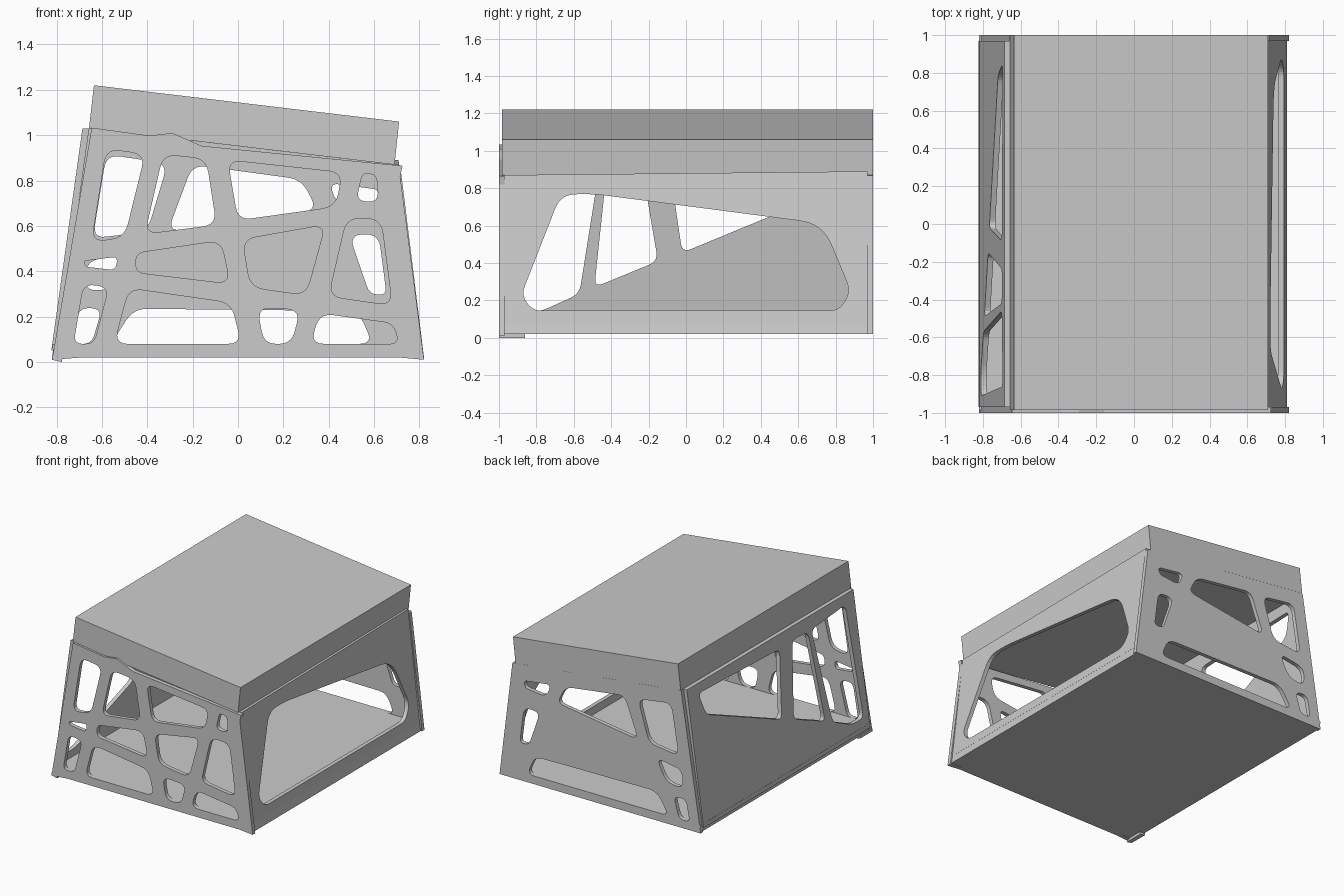
import bpy, bmesh
from mathutils import Matrix, Vector

if "Cube" in bpy.data.objects:
    bpy.data.objects.remove(bpy.data.objects["Cube"])


def rounded(points, r, steps=5):
    """Round every corner of a polygon with a short curve."""
    pts = [Vector(p) for p in points]
    if r == 0:
        return pts
    out = []
    for i, p in enumerate(pts):
        a, b = pts[i - 1] - p, pts[(i + 1) % len(pts)] - p
        d = min(r, a.length * 0.45, b.length * 0.45)
        p0, p1 = p + a.normalized() * d, p + b.normalized() * d
        for k in range(steps + 1):
            t = k / steps
            out.append(p0 * (1 - t) ** 2 + p * 2 * t * (1 - t) + p1 * t * t)
    return out


def panel(name, outline, holes, thick, axes, origin, r=0.06):
    """Flat sheet with rounded openings; axes are where local x, y, z point."""
    cu = bpy.data.curves.new(name, 'CURVE')
    cu.dimensions = '2D'
    cu.fill_mode = 'BOTH'
    cu.extrude = thick / 2
    for k, poly in enumerate([outline] + holes):
        pts = rounded(poly, r if k else 0)
        sp = cu.splines.new('POLY')
        sp.points.add(len(pts) - 1)
        for q, p in zip(sp.points, pts):
            q.co = (p.x, p.y, 0, 1)
        sp.use_cyclic_u = True
    tmp = bpy.data.objects.new(name + "_curve", cu)
    bpy.context.collection.objects.link(tmp)
    dg = bpy.context.evaluated_depsgraph_get()
    me = bpy.data.meshes.new_from_object(tmp.evaluated_get(dg))
    bpy.data.objects.remove(tmp)
    m = Matrix([list(c) for c in axes]).transposed().to_4x4()
    m.translation = origin
    bm = bmesh.new()
    bm.from_mesh(me)
    bmesh.ops.transform(bm, matrix=m, verts=bm.verts)
    bmesh.ops.remove_doubles(bm, verts=bm.verts, dist=1e-5)
    bmesh.ops.recalc_face_normals(bm, faces=bm.faces)
    for f in bm.faces:
        f.smooth = False
    bm.to_mesh(me)
    bm.free()
    me.name = name
    ob = bpy.data.objects.new(name, me)
    bpy.context.collection.objects.link(ob)
    return ob


FACE = [(1, 0, 0), (0, 0, 1), (0, -1, 0)]      # drawn in x, z


def side(slope):                               # drawn in y, z and leaning in x
    return [(0, 1, 0), (slope, 0, 1), (1, 0, 0)]


# Sloping roof slab and floor slab
panel("roof", [(-.635, 1.22), (.71, 1.06), (.69, .87), (-.657, 1.03)], [],
      1.985, FACE, (0, .0075, 0))
panel("floor", [(-.82, .08), (.80, .08), (.81, .02), (-.81, .02)], [],
      1.985, FACE, (0, .0075, 0))

# Front lattice
front_holes = [
    [(-.58, .94), (-.41, .915), (-.50, .55), (-.645, .53)],
    [(-.33, .915), (-.14, .895), (-.095, .605), (-.41, .565)],
    [(-.045, .89), (.46, .835), (.43, .685), (.0, .625)],
    [(.55, .835), (.61, .825), (.62, .705), (.52, .71)],
    [(-.45, .48), (-.075, .535), (-.035, .345), (-.45, .395)],
    [(.02, .54), (.385, .605), (.30, .295), (.055, .33)],
    [(.48, .635), (.63, .63), (.68, .25), (.40, .29)],
    [(-.68, .445), (-.53, .465), (-.54, .405), (-.67, .42)],
    [(-.68, .345), (-.57, .33), (-.635, .08), (-.725, .08)],
    [(-.48, .325), (-.03, .26), (.015, .08), (-.545, .08)],
    [(.085, .24), (.275, .23), (.235, .08), (.115, .08)],
    [(.36, .215), (.685, .17), (.71, .08), (.32, .08)],
]
panel("front_lattice",
      [(-.82, .01), (-.69, .02), (.71, .02), (.82, .01), (.715, .82), (.725, .865),
       (-.16, .953), (-.29, 1.01), (-.39, .998), (-.645, 1.033)],
      front_holes, .03, FACE, (0, -.985, 0))

# Back lattice
back_holes = [
    [(-.58, .915), (-.31, .875), (-.40, .575), (-.64, .545)],
    [(-.20, .87), (.28, .805), (.35, .67), (-.31, .575)],
    [(.40, .79), (.62, .76), (.61, .71), (.44, .69)],
    [(.49, .56), (.62, .565), (.655, .295), (.58, .30)],
    [(-.46, .48), (-.67, .445), (-.675, .31), (-.54, .325)],
    [(-.70, .24), (-.60, .235), (-.645, .08), (-.73, .08)],
    [(-.46, .235), (.53, .225), (.595, .08), (-.56, .08)],
]
panel("back_lattice", [(-.82, .02), (.82, .02), (.715, .867), (-.66, 1.03)],
      back_holes, .03, FACE, (0, .985, 0))

# Left wall: leaning inwards, three openings
left_holes = [
    [(-.46, .93), (-.86, .96), (-.91, .14), (-.78, .14), (-.57, .235)],
    [(-.24, .94), (-.42, .93), (-.49, .27), (-.15, .41)],
    [(.85, .96), (-.09, .93), (-.02, .455), (.79, .79)],
]
panel("left_wall", [(-.97, .05), (.97, .05), (.97, 1.03), (-.97, 1.03)],
      left_holes, .03, side(.14), (-.815, 0, 0), .05)

# Right wall: leaning inwards, one large window
window = [(-.88, .23), (-.82, .145), (.82, .145), (.88, .25), (.73, .61), (-.5, .77), (-.67, .765)]
panel("right_wall", [(-.97, .08), (.97, .08), (.97, .89), (-.97, .87)],
      [window], .03, side(-.115), (.795, 0, 0), .12)

# Small corner foot
panel("corner_foot", [(-.82, .01), (-.775, 0), (-.775, .03), (-.82, .03)], [],
      .14, FACE, (0, -.93, 0))
